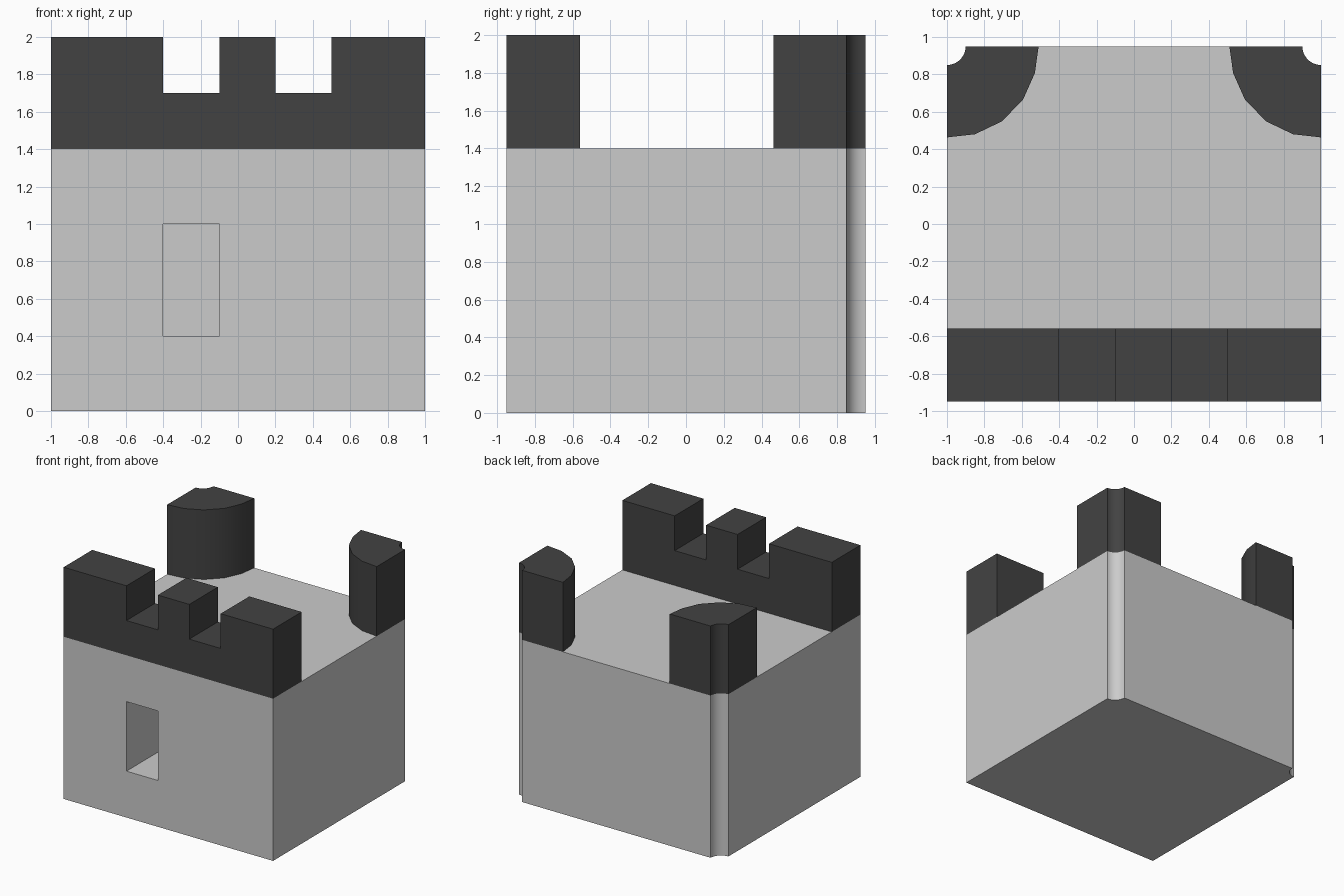
import bpy, bmesh
from math import sin, cos, pi, radians

if "Cube" in bpy.data.objects:
    bpy.data.objects.remove(bpy.data.objects["Cube"])

HX, HY = 1.0, 0.95        # half width and half depth
FLOOR, TOP = 1.4, 2.0     # roof level and turret top

dark = bpy.data.materials.new("dark_stone")
dark.diffuse_color = (0.055, 0.055, 0.055, 1)
dark.use_nodes = True
dark.node_tree.nodes["Principled BSDF"].inputs["Base Color"].default_value = dark.diffuse_color


def prism(name, pts, lo, hi, along="z", mat=None):
    """Extrude a 2D outline from lo to hi along z (xy outline) or y (xz outline)."""
    def place(a, b, h):
        return (a, b, h) if along == "z" else (a, h, b)
    bm = bmesh.new()
    face = bm.faces.new([bm.verts.new(place(a, b, lo)) for a, b in pts])
    ext = bmesh.ops.extrude_face_region(bm, geom=[face])
    offset = place(0, 0, hi - lo)
    bmesh.ops.translate(bm, vec=offset,
                        verts=[v for v in ext["geom"] if isinstance(v, bmesh.types.BMVert)])
    bmesh.ops.recalc_face_normals(bm, faces=bm.faces)
    me = bpy.data.meshes.new(name)
    bm.to_mesh(me)
    bm.free()
    if mat:
        me.materials.append(mat)
    ob = bpy.data.objects.new(name, me)
    bpy.context.collection.objects.link(ob)
    return ob


def select(ob):
    bpy.ops.object.select_all(action="DESELECT")
    ob.select_set(True)
    bpy.context.view_layer.objects.active = ob


def smooth(ob):
    select(ob)
    bpy.ops.object.shade_smooth_by_angle(angle=radians(30))


def mirror(pts):
    return [(-x, y) for x, y in reversed(pts)]


# Concave groove at the back right corner, from the side wall to the back wall
groove = [(HX - 0.1 * sin(t), HY - 0.1 * cos(t))
          for t in (i * pi / 2 / 10 for i in range(11))]

# Main block with grooved back corners
body = prism("tower_body", [(-HX, -HY), (HX, -HY)] + groove + mirror(groove), 0, FLOOR)

# Window recess in the front
w = [(-0.4, 0.4), (-0.1, 0.4), (-0.1, 1.0), (-0.4, 1.0)]
cutter = prism("window_cutter", w, -1.2, -0.45, along="y")
cutter.hide_render = True
cut = body.modifiers.new("window", "BOOLEAN")
cut.operation = "DIFFERENCE"
cut.solver = "EXACT"
cut.object = cutter
select(body)
bpy.ops.object.modifier_apply(modifier=cut.name)
bpy.data.objects.remove(cutter)
smooth(body)

# Front battlement with two gaps
wall = [(-HX, FLOOR), (HX, FLOOR), (HX, TOP)]
for right, left in ((0.5, 0.2), (-0.1, -0.4)):
    wall += [(right, TOP), (right, 1.7), (left, 1.7), (left, TOP)]
wall.append((-HX, TOP))
prism("front_battlement", wall, -HY, -0.56, along="y", mat=dark)

# Quarter-round turrets on the back corners
inner = [(0.51, 0.95), (0.53, 0.807), (0.594, 0.663), (0.708, 0.548), (0.85, 0.48), (1.0, 0.463)]
turret = inner + groove
smooth(prism("turret_right", turret, FLOOR, TOP, mat=dark))
smooth(prism("turret_left", mirror(turret), FLOOR, TOP, mat=dark))
